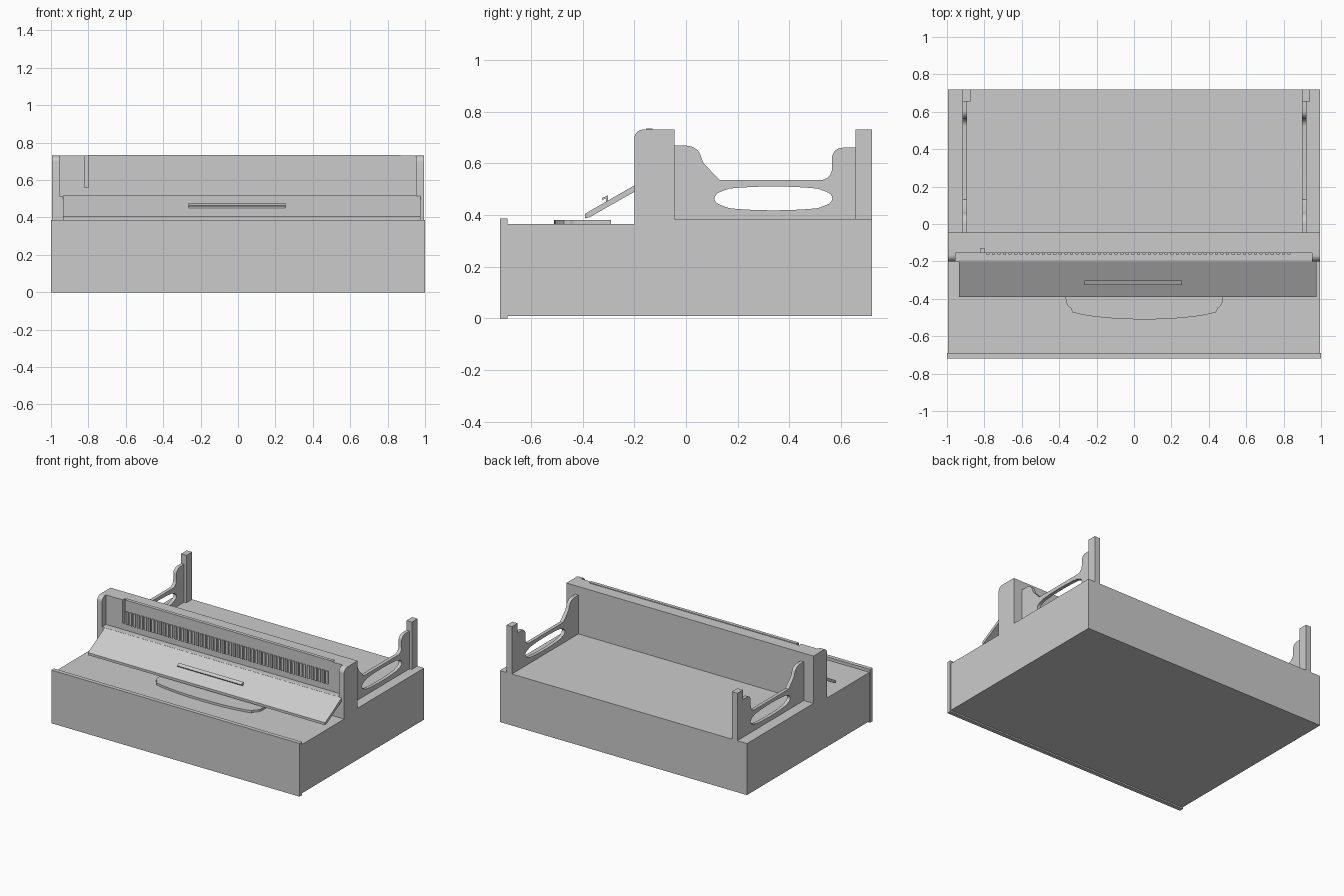
import bpy
import bmesh
from math import sin, cos, radians
from mathutils import Matrix, Vector

cube = bpy.data.objects.get("Cube")
if cube:
    bpy.data.objects.remove(cube, do_unlink=True)

# Single flat grey
grey = bpy.data.materials.new("plain grey")
grey.use_nodes = True
GREY = (0.6, 0.6, 0.6, 1)
grey.diffuse_color = GREY
grey.node_tree.nodes["Principled BSDF"].inputs["Base Color"].default_value = GREY


def finish(name, bm):
    bmesh.ops.recalc_face_normals(bm, faces=bm.faces)
    mesh = bpy.data.meshes.new(name)
    bm.to_mesh(mesh)
    bm.free()
    mesh.materials.append(grey)
    obj = bpy.data.objects.new(name, mesh)
    bpy.context.collection.objects.link(obj)
    return obj


def add_box(bm, x, y, z):
    size = Vector((x[1] - x[0], y[1] - y[0], z[1] - z[0]))
    mid = Vector((sum(x), sum(y), sum(z))) / 2
    bmesh.ops.create_cube(bm, size=1, matrix=Matrix.LocRotScale(mid, None, size))


def box(name, x, y, z):
    bm = bmesh.new()
    add_box(bm, x, y, z)
    return finish(name, bm)


def arc(cy, cz, ry, rz, start, end, steps=8):
    """Points on an elliptical arc, angles in degrees."""
    angles = [radians(start + (end - start) * i / steps) for i in range(steps + 1)]
    return [(cy + ry * cos(a), cz + rz * sin(a)) for a in angles]


def prism(name, loops, x, upright=True):
    """Extrude outlines along x (points are y, z) or along z (points are x, y)."""
    bm = bmesh.new()
    edges = []
    for loop in loops:
        verts = [bm.verts.new((x[0], p, q) if upright else (p, q, x[0])) for p, q in loop]
        edges += [bm.edges.new((verts[i - 1], verts[i])) for i in range(len(verts))]
    normal = (1, 0, 0) if upright else (0, 0, 1)
    bmesh.ops.triangle_fill(bm, edges=edges, use_beauty=True, normal=normal)
    new = bmesh.ops.extrude_face_region(bm, geom=bm.faces[:])["geom"]
    move = Vector(normal) * (x[1] - x[0])
    bmesh.ops.translate(bm, vec=move, verts=[g for g in new if isinstance(g, bmesh.types.BMVert)])
    return finish(name, bm)


# Main body with a slightly lower front deck
prism("body", [[(-0.69, 0.01), (0.72, 0.01), (0.72, 0.385), (-0.2, 0.385),
                (-0.2, 0.365), (-0.69, 0.365)]], (-0.995, 0.995))
box("front_panel", (-1, 1), (-0.72, -0.69), (0, 0.387))

# Upright wall, layered so a narrow notch stays open beside the grille
bm = bmesh.new()
add_box(bm, (-0.995, 0.995), (-0.13, -0.045), (0.37, 0.73))
add_box(bm, (-0.97, 0.97), (-0.155, -0.13), (0.37, 0.56))
add_box(bm, (-0.97, -0.82), (-0.155, -0.13), (0.56, 0.73))
add_box(bm, (0.87, 0.97), (-0.155, -0.13), (0.56, 0.73))
add_box(bm, (-0.8, 0.87), (-0.155, -0.13), (0.56, 0.735))
finish("upright_wall", bm)
box("wall_ledge", (-0.955, 0.96), (-0.2, -0.155), (0.37, 0.515))

# End cheeks with a rounded upper front corner
cheek = [(-0.1, 0.365), (-0.1, 0.73)] + arc(-0.165, 0.695, 0.035, 0.035, 90, 180) + [(-0.2, 0.365)]
prism("right_cheek", [cheek], (-0.995, -0.955))
prism("left_cheek", [cheek], (0.953, 0.995))

# Row of grille bars
bm = bmesh.new()
count = 55
for i in range(count):
    x = -0.79 + i * 1.64 / count
    add_box(bm, (x, x + 0.017), (-0.163, -0.15), (0.56, 0.655))
finish("grille_bars", bm)

# Sloping lid and its thin pull
prism("sloping_lid", [[(-0.39, 0.387), (-0.375, 0.39), (-0.195, 0.492),
                       (-0.195, 0.517), (-0.39, 0.405)]], (-0.935, 0.975))
prism("lid_pull", [[(-0.31, 0.445), (-0.302, 0.447), (-0.302, 0.476),
                    (-0.326, 0.465), (-0.323, 0.458), (-0.31, 0.464)]], (-0.265, 0.255))

# Curved rest lying on the front deck
rest = ([(-0.365, -0.29), (-0.365, -0.4)] + arc(-0.325, -0.4, 0.04, 0.052, 190, 250, 5)
        + arc(0.055, -0.44, 0.43, 0.07, 207, 333, 16)
        + arc(0.435, -0.4, 0.04, 0.052, 290, 350, 5) + [(0.475, -0.4), (0.475, -0.29)])
prism("curved_rest", [rest], (0.36, 0.381), upright=False)

# Rear side frames with a long oval opening, and their corner posts
outline = ([(-0.045, 0.38), (-0.045, 0.668)] + arc(0, 0.613, 0.06, 0.055, 90, 10)
           + [(0.068, 0.6), (0.13, 0.535)] + arc(0.52, 0.58, 0.045, 0.045, -90, 0)
           + arc(0.605, 0.62, 0.04, 0.04, 180, 90) + [(0.66, 0.66), (0.66, 0.38)])
opening = (arc(0.15, 0.464, 0.04, 0.028, 115, 245) + arc(0.338, 0.464, 0.3, 0.046, 235, 305, 12)
           + arc(0.526, 0.464, 0.04, 0.028, -65, 65) + arc(0.338, 0.464, 0.3, 0.046, 55, 125, 12))
for side, x in (("right", -0.917), ("left", 0.898)):
    prism(side + "_rear_frame", [outline, opening], (x, x + 0.025))
    box(side + "_rear_post", (x, x + 0.043), (0.655, 0.72), (0.38, 0.73))

# Smooth the rounded parts while keeping edges crisp
bpy.ops.object.select_all(action="DESELECT")
for obj in bpy.context.collection.objects:
    if obj.type == "MESH" and any(w in obj.name for w in ("frame", "cheek", "rest")):
        obj.select_set(True)
        bpy.context.view_layer.objects.active = obj
bpy.ops.object.shade_smooth_by_angle(angle=radians(30))
